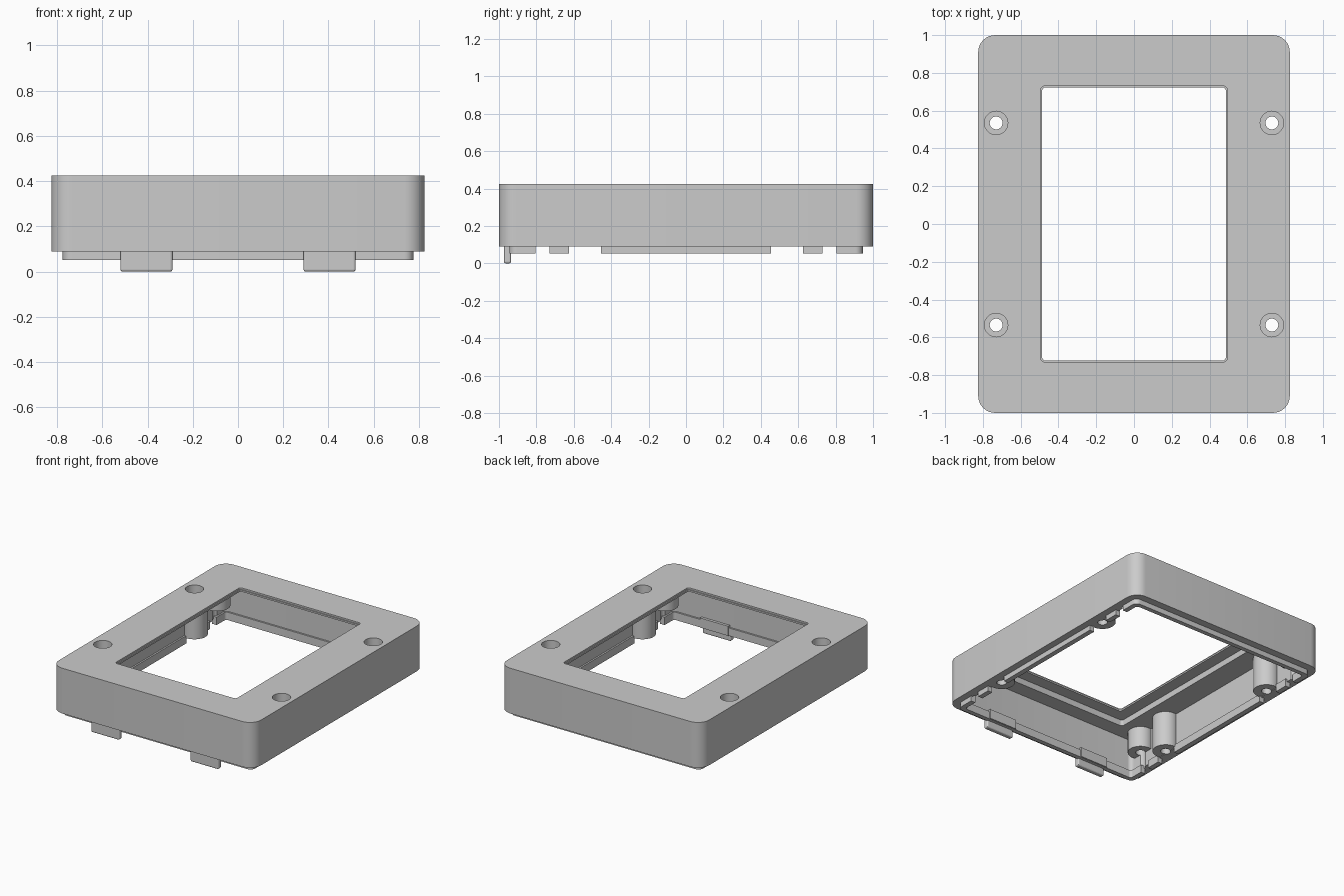
import bpy, bmesh
from math import pi, cos, sin

cube = bpy.data.objects.get("Cube")
if cube:
    bpy.data.objects.remove(cube, do_unlink=True)

grey = bpy.data.materials.new("plain_grey")
grey.use_nodes = True
COLOUR = (0.6, 0.6, 0.6, 1)
grey.diffuse_color = COLOUR
grey.node_tree.nodes["Principled BSDF"].inputs["Base Color"].default_value = COLOUR


def prism(name, outline, z0, z1):
    """Extrude a closed outline from z0 to z1."""
    bm = bmesh.new()
    face = bm.faces.new([bm.verts.new((x, y, z0)) for x, y in outline])
    top = bmesh.ops.extrude_face_region(bm, geom=[face])["geom"]
    verts = [v for v in top if isinstance(v, bmesh.types.BMVert)]
    bmesh.ops.translate(bm, verts=verts, vec=(0, 0, z1 - z0))
    bmesh.ops.recalc_face_normals(bm, faces=bm.faces)
    mesh = bpy.data.meshes.new(name)
    bm.to_mesh(mesh)
    bm.free()
    mesh.materials.append(grey)
    ob = bpy.data.objects.new(name, mesh)
    bpy.context.collection.objects.link(ob)
    return ob


def plate(name, x, y, radius, z0, z1, steps=8):
    """Rounded rectangle with half sizes x and y, centred on the origin."""
    pts = []
    for quarter, (sx, sy) in enumerate([(1, 1), (-1, 1), (-1, -1), (1, -1)]):
        for i in range(steps + 1):
            a = (quarter + i / steps) * pi / 2
            pts.append((sx * (x - radius) + radius * cos(a),
                        sy * (y - radius) + radius * sin(a)))
    return prism(name, pts, z0, z1)


def box(name, x0, x1, y0, y1, z0, z1):
    return prism(name, [(x0, y0), (x1, y0), (x1, y1), (x0, y1)], z0, z1)


def cylinder(name, x, y, r, z0, z1, n=32):
    return prism(name, [(x + r * cos(2 * pi * i / n), y + r * sin(2 * pi * i / n))
                        for i in range(n)], z0, z1)


def combine(target, tool, operation):
    tool.hide_render = True
    mod = target.modifiers.new(operation, 'BOOLEAN')
    mod.operation, mod.solver, mod.object = operation, 'EXACT', tool
    bpy.context.view_layer.objects.active = target
    bpy.ops.object.modifier_apply(modifier=mod.name)
    bpy.data.objects.remove(tool, do_unlink=True)


def cut(target, tool):
    combine(target, tool, 'DIFFERENCE')


BASE, TOP = 0.09, 0.424
SIGNS = [(sx, sy) for sx in (-1, 1) for sy in (-1, 1)]

# Hollow shell with a thin-edged window and a pocket behind it
shell = plate("shell", 0.825, 1.0, 0.09, BASE, TOP)
cut(shell, plate("cavity", 0.75, 0.925, 0.03, 0, 0.355))
cut(shell, plate("pocket", 0.575, 0.812, 0.02, 0.3, 0.4))
cut(shell, plate("window", 0.486, 0.722, 0.015, 0.3, 0.5))
cut(shell, plate("window_rim", 0.494, 0.73, 0.02, 0.412, 0.5))

# Screw posts and shorter corner posts, joined to the shell and drilled
for sx, sy in SIGNS:
    x, y = 0.73 * sx, 0.535 * sy
    combine(shell, cylinder("screw_post", x, y, 0.09, BASE + 0.004, 0.38), 'UNION')
    combine(shell, cylinder("corner_post", x, 0.8 * sy, 0.088, 0.2, 0.38), 'UNION')
for sx, sy in SIGNS:
    x, y = 0.73 * sx, 0.535 * sy
    cut(shell, cylinder("counterbore", x, y, 0.062, 0.2, 0.5))
    cut(shell, cylinder("screw_hole", x, y, 0.034, 0, 0.3))
    cut(shell, cylinder("pilot_hole", x, 0.8 * sy, 0.034, 0, 0.34))

# Thin locating lip, notched on both long sides
lip = plate("locating_lip", 0.775, 0.945, 0.04, 0.052, 0.11)
cut(lip, plate("lip_opening", 0.738, 0.912, 0.02, 0, 0.3))
for y0, y1 in [(0.455, 0.625), (0.73, 0.805)]:
    cut(lip, box("notch", -1, 1, y0, y1, 0, 0.3))
    cut(lip, box("notch", -1, 1, -y1, -y0, 0, 0.3))

# Two snap tabs on the front edge, each with a thin backing pad
for side, s in (("right", -1), ("left", 1)):
    x0, x1 = sorted((0.29 * s, 0.52 * s))
    tab = box("snap_tab_" + side, x0, x1, -0.973, -0.935, 0, 0.1)
    bevel = tab.modifiers.new("soft_edges", 'BEVEL')
    bevel.width, bevel.segments = 0.01, 3
    box("tab_pad_" + side, x0, x1, -0.94, -0.905, 0.054, 0.125)

# Smooth curved walls, keep sharp edges
bpy.ops.object.select_all(action='DESELECT')
for ob in (shell, lip):
    ob.select_set(True)
bpy.context.view_layer.objects.active = shell
bpy.ops.object.shade_smooth_by_angle()
